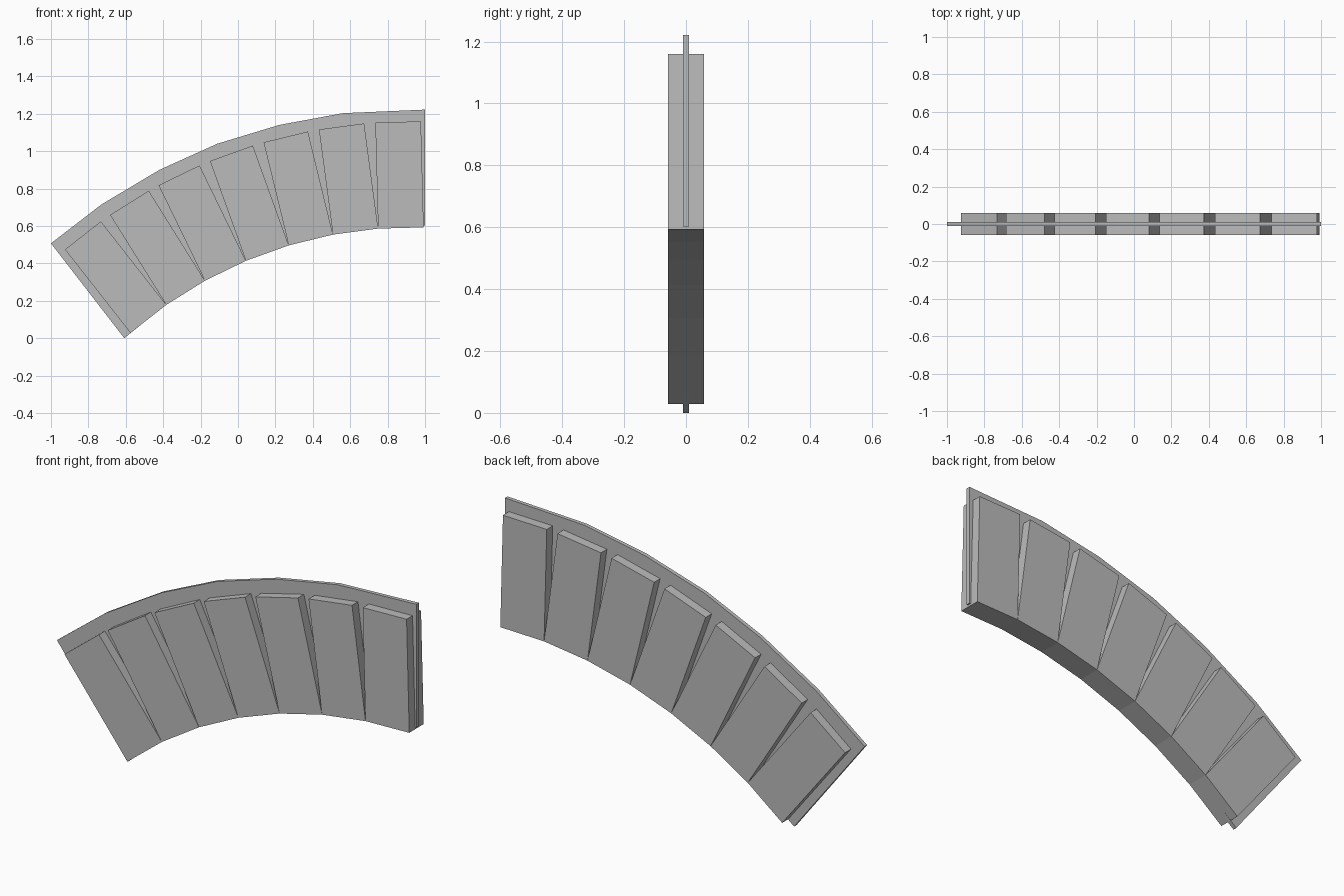
import bpy
import bmesh
from math import cos, sin, radians

cube = bpy.data.objects.get("Cube")
if cube:
    bpy.data.objects.remove(cube, do_unlink=True)

grey = bpy.data.materials.new("plain grey")
grey.use_nodes = True
colour = (0.5, 0.5, 0.5, 1)
grey.diffuse_color = colour
grey.node_tree.nodes["Principled BSDF"].inputs["Base Color"].default_value = colour


def extrude_profile(name, points, half_depth):
    """Flat-sided solid from an x/z outline, centred on y = 0."""
    bm = bmesh.new()
    face = bm.faces.new([bm.verts.new((x, -half_depth, z)) for x, z in points])
    result = bmesh.ops.extrude_face_region(bm, geom=[face])
    moved = [v for v in result["geom"] if isinstance(v, bmesh.types.BMVert)]
    bmesh.ops.translate(bm, verts=moved, vec=(0, 2 * half_depth, 0))
    bmesh.ops.recalc_face_normals(bm, faces=bm.faces)
    mesh = bpy.data.meshes.new(name)
    bm.to_mesh(mesh)
    bm.free()
    mesh.materials.append(grey)
    obj = bpy.data.objects.new(name, mesh)
    bpy.context.collection.objects.link(obj)


# Arch blocks: equal rectangles chained corner to corner, each turned a step flatter
COUNT, WIDTH, HEIGHT = 7, 0.2435, 0.567
x, z = -0.575, 0.028
joints = []
for i in range(COUNT):
    a = radians(38.1 - 6.1 * i)
    ux, uz = WIDTH * cos(a), WIDTH * sin(a)
    vx, vz = -HEIGHT * sin(a), HEIGHT * cos(a)
    extrude_profile(f"arch_block_{i + 1}",
                    [(x, z), (x + ux, z + uz), (x + ux + vx, z + uz + vz), (x + vx, z + vz)],
                    0.0575)
    x, z = x + ux, z + uz
    joints.append((x, z + 0.004))

# Thin curved web running through the middle of the blocks
outer = [(1, 1.222), (0.56, 1.203), (0.22, 1.14), (-0.11, 1.04),
         (-0.42, 0.90), (-0.73, 0.715), (-1, 0.507)]
inner = [(-0.608, 0)] + joints[:-1] + [(1, 0.603)]
extrude_profile("curved_web", outer + inner, 0.01)
